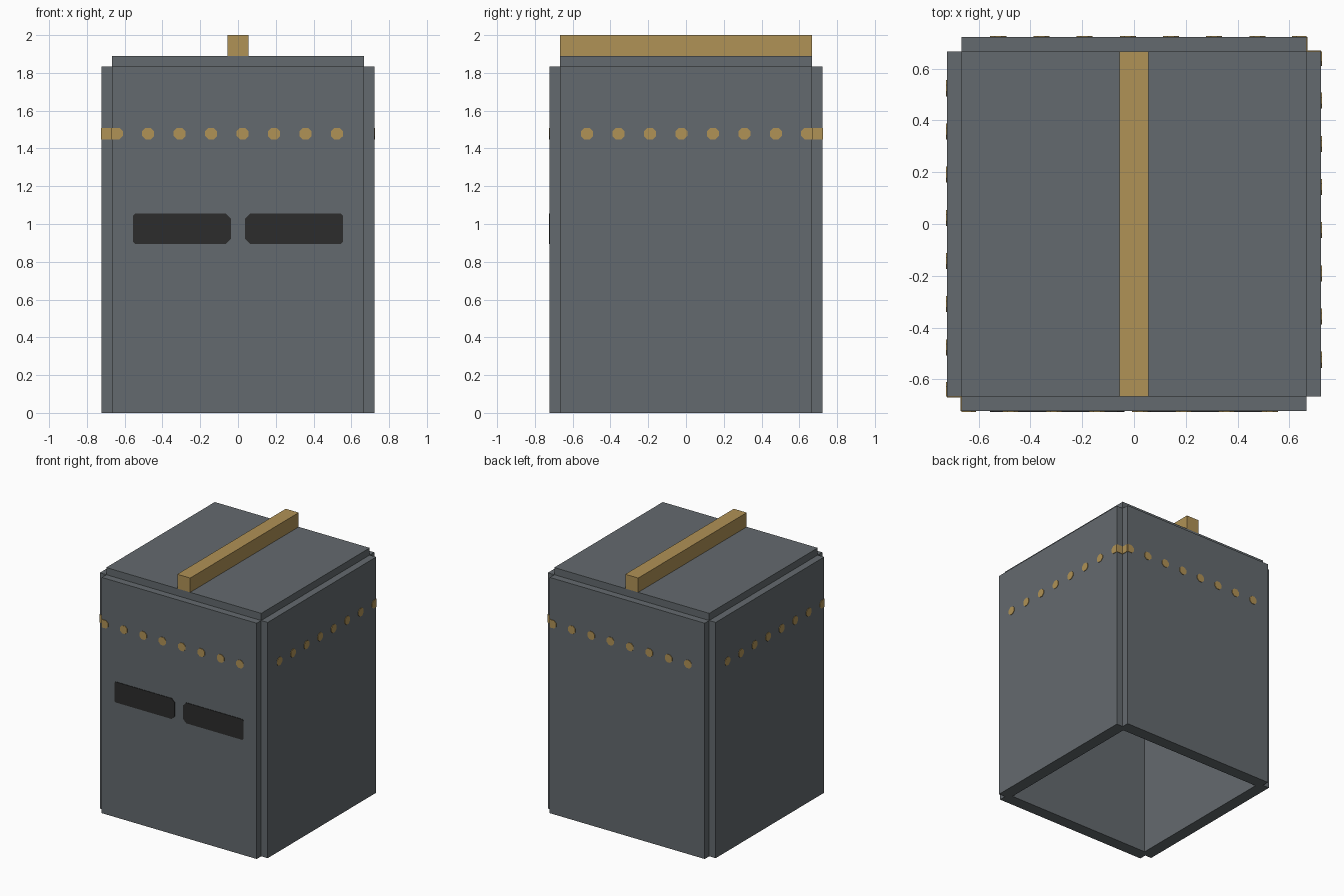
import bpy
import bmesh
from math import radians
from mathutils import Matrix, Vector

if "Cube" in bpy.data.objects:
    bpy.data.objects.remove(bpy.data.objects["Cube"], do_unlink=True)

U = 1 / 18            # module: wall thickness
CORE = 12 * U         # half width of the inner shell
OUT = 13 * U          # half width over the side panels
PANEL_TOP = 33 * U
SHELL_TOP = 34 * U
THIN = 0.004          # thickness of painted plates


def material(name, rgb):
    mat = bpy.data.materials.new(name)
    mat.use_nodes = True
    colour = (*rgb, 1)
    mat.diffuse_color = colour
    mat.node_tree.nodes["Principled BSDF"].inputs["Base Color"].default_value = colour
    return mat


steel = material("grey steel", (0.127, 0.144, 0.156))
brass = material("brass", (0.434, 0.287, 0.093))
dark = material("dark slot", (0.025, 0.025, 0.025))


def finish(name, bm, mat):
    bmesh.ops.recalc_face_normals(bm, faces=bm.faces)
    mesh = bpy.data.meshes.new(name)
    bm.to_mesh(mesh)
    bm.free()
    mesh.materials.append(mat)
    obj = bpy.data.objects.new(name, mesh)
    bpy.context.collection.objects.link(obj)
    return obj


def add_box(bm, lo, hi):
    lo, hi = Vector(lo), Vector(hi)
    mat = Matrix.Translation((lo + hi) / 2) @ Matrix.Diagonal((*(hi - lo), 1))
    return bmesh.ops.create_cube(bm, size=1, matrix=mat)["verts"]


def box(name, lo, hi, mat):
    bm = bmesh.new()
    add_box(bm, lo, hi)
    return finish(name, bm, mat)


def add_plate(bm, x0, x1, z0, z1, cut_left, cut_right, frame):
    """Thin plate with chamfered ends on the front plane, moved by frame."""
    a, b = cut_left, cut_right
    outline = [(x0 + a, z0), (x1 - b, z0), (x1, z0 + b), (x1, z1 - b),
               (x1 - b, z1), (x0 + a, z1), (x0, z1 - a), (x0, z0 + a)]
    if a == 0:
        outline = outline[:5] + [(x0, z1), (x0, z0)]
        outline = outline[1:]
        outline = [outline[-1]] + outline[:-1]
    verts = [bm.verts.new(frame @ Vector((x, -OUT, z))) for x, z in outline]
    face = bm.faces.new(verts)
    out = frame.to_3x3() @ Vector((0, -THIN, 0))
    ext = bmesh.ops.extrude_face_region(bm, geom=[face], use_keep_orig=True)
    bmesh.ops.translate(bm, vec=out, verts=[
        v for v in ext["geom"] if isinstance(v, bmesh.types.BMVert)])


# Hollow inner shell, open underneath
bm = bmesh.new()
add_box(bm, (-CORE, -CORE, 0), (CORE, CORE, SHELL_TOP))
bm.faces.ensure_lookup_table()
bottom = min(bm.faces, key=lambda f: f.calc_center_median().z)
bmesh.ops.inset_region(bm, faces=[bottom], thickness=U)
ext = bmesh.ops.extrude_face_region(bm, geom=[bottom])
bmesh.ops.translate(bm, vec=(0, 0, PANEL_TOP), verts=[
    v for v in ext["geom"] if isinstance(v, bmesh.types.BMVert)])
if bottom.is_valid:
    bmesh.ops.delete(bm, geom=[bottom], context="FACES_ONLY")
finish("body_shell", bm, steel)

# Raised panels on the four sides
for name, angle in (("front", 0), ("left", 90), ("back", 180), ("right", 270)):
    panel = box(name + "_panel", (-CORE, -OUT, 0), (CORE, -CORE, PANEL_TOP), steel)
    panel.data.transform(Matrix.Rotation(radians(angle), 4, "Z"))

# Carrying bar along the top
box("top_bar", (-U, -CORE, SHELL_TOP), (U, CORE, 2), brass)

# Rivet rows: each row starts at one of two opposite corners
half_turn = Matrix.Rotation(radians(180), 4, "Z")
swap_xy = Matrix(((0, 1, 0, 0), (1, 0, 0, 0), (0, 0, 1, 0), (0, 0, 0, 1)))
RZ, R = 1.478, 0.031
for name, frame in (("front", Matrix.Identity(4)), ("back", half_turn),
                    ("right", swap_xy), ("left", half_turn @ swap_xy)):
    bm = bmesh.new()
    add_plate(bm, -CORE, -0.61, RZ - R, RZ + R, 0, 0.018, frame)
    for i in range(7):
        x = -0.476 + i * 3 * U
        add_plate(bm, x - R, x + R, RZ - R, RZ + R, 0.018, 0.018, frame)
    # Band wrapping the panel end
    verts = add_box(bm, (-CORE - THIN, -OUT, RZ - R), (-CORE, -CORE, RZ + R))
    bmesh.ops.transform(bm, matrix=frame, verts=verts)
    finish(name + "_rivets", bm, brass)

# Pair of viewing slots on the front
for name, x0, x1, a, b in (("right_slot", -0.555, -0.037, 0.01, 0.026),
                           ("left_slot", 0.037, 0.555, 0.026, 0.01)):
    bm = bmesh.new()
    add_plate(bm, x0, x1, 0.895, 1.055, a, b, Matrix.Identity(4))
    finish(name, bm, dark)
